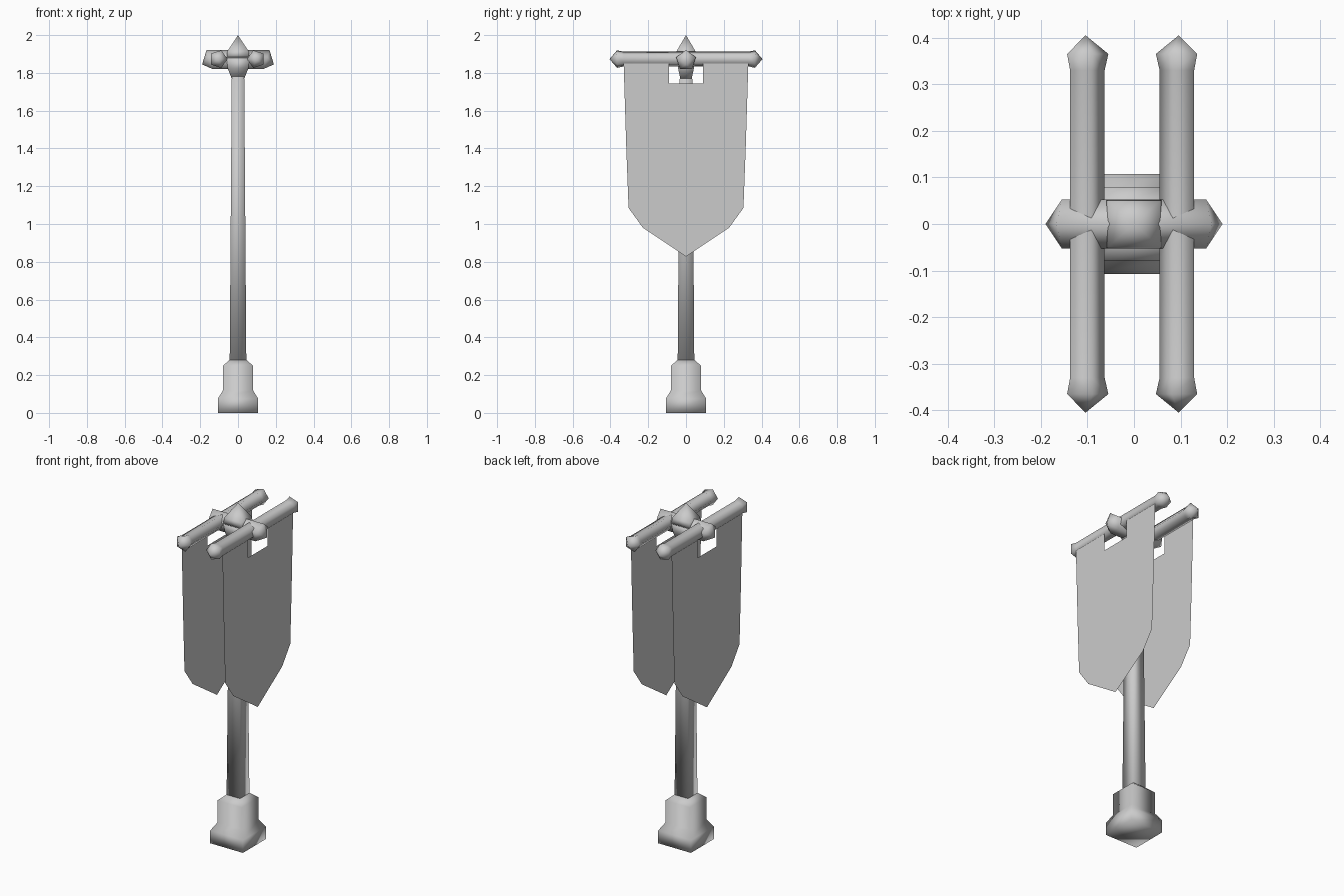
import bpy, bmesh
from math import sin, cos, pi
from mathutils import Vector

cube = bpy.data.objects.get("Cube")
if cube:
    bpy.data.objects.remove(cube)

grey = bpy.data.materials.new("plain grey")
grey.use_nodes = True
colour = (0.6, 0.6, 0.6, 1)
grey.diffuse_color = colour
grey.node_tree.nodes["Principled BSDF"].inputs["Base Color"].default_value = colour


def finish(name, bm, smooth=True):
    mesh = bpy.data.meshes.new(name)
    bm.to_mesh(mesh)
    bm.free()
    mesh.materials.append(grey)
    for p in mesh.polygons:
        p.use_smooth = smooth
    obj = bpy.data.objects.new(name, mesh)
    bpy.context.collection.objects.link(obj)
    return obj


def loft(name, rings):
    """Skin a list of rings; a ring holding one point closes to a tip."""
    bm = bmesh.new()
    loops = [[bm.verts.new(p) for p in ring] for ring in rings]
    for a, b in zip(loops, loops[1:]):
        n = max(len(a), len(b))
        for i in range(n):
            j = (i + 1) % n
            corners = [a[i % len(a)], a[j % len(a)], b[j % len(b)], b[i % len(b)]]
            bm.faces.new(list(dict.fromkeys(corners)))
    for end in (loops[0], loops[-1]):
        if len(end) > 2:
            bm.faces.new(end)
    bmesh.ops.recalc_face_normals(bm, faces=bm.faces)
    return finish(name, bm)


def square(half_x, half_y, z):
    return [Vector((sx * half_x, sy * half_y, z))
            for sx, sy in ((-1, -1), (1, -1), (1, 1), (-1, 1))]


def pentagon(r):
    return [(r * cos(2 * pi * k / 5), r * sin(2 * pi * k / 5)) for k in range(5)]


# Square stepped foot
loft("base", [square(h, h, z) for h, z in
              ((0.107, 0), (0.107, 0.075), (0.079, 0.12), (0.079, 0.25), (0.045, 0.28))])

# Tapering square pole
loft("pole", [square(0.044, 0.044, 0.27), square(0.033, 0.033, 1.78)])

# Flared collar and pointed top
loft("collar", [square(0.033, 0.03, 1.77), square(0.055, 0.042, 1.825),
                square(0.06, 0.052, 1.88)])
loft("spike", [square(0.06, 0.052, 1.88), square(0.056, 0.05, 1.915), [Vector((0, 0, 2))]])

# Crosspiece with slanted, pointed ends
CROSS_Z = 1.866


def cross_ring(side, x):
    return [Vector((side * (x + 0.3 * a if x else 0), b, CROSS_Z + a)) for a, b in pentagon(0.055)]


loft("crosspiece", [[Vector((-0.19, 0, 1.845))], cross_ring(-1, 0.15), cross_ring(1, 0),
                    cross_ring(1, 0.15), [Vector((0.19, 0, 1.845))]])

# Rods with finials, and the banners hanging from their flat outer sides
ROD_Z, ROD_R = 1.873, 0.041
STATIONS = ((0.33, ROD_R), (0.365, 0.049), (0.405, 0))
EDGE = ((0.09, 1.849), (0.33, 1.849), (0.316, 1.4), (0.304, 1.085), (0.228, 0.98))

for side, word, cx in ((-1, "right", -0.104), (1, "left", 0.096)):
    def rod_ring(y, r):
        if r == 0:
            return [Vector((cx, y, ROD_Z))]
        return [Vector((cx - side * a, y, ROD_Z + b)) for a, b in pentagon(r)]

    rings = [rod_ring(-y, r) for y, r in reversed(STATIONS)]
    rings += [rod_ring(y, r) for y, r in STATIONS]
    loft(word + "_rod", rings)

    x = cx + side * ROD_R * cos(pi / 5)
    outline = [(0.09, 1.745), *EDGE, (0, 0.828)]
    outline += [(-y, z) for y, z in reversed(EDGE)] + [(-0.09, 1.745)]
    bm = bmesh.new()
    face = bm.faces.new([bm.verts.new((x, y, z)) for y, z in outline])
    face.normal_update()
    if face.normal.x * side < 0:
        face.normal_flip()
    finish(word + "_banner", bm, False)
